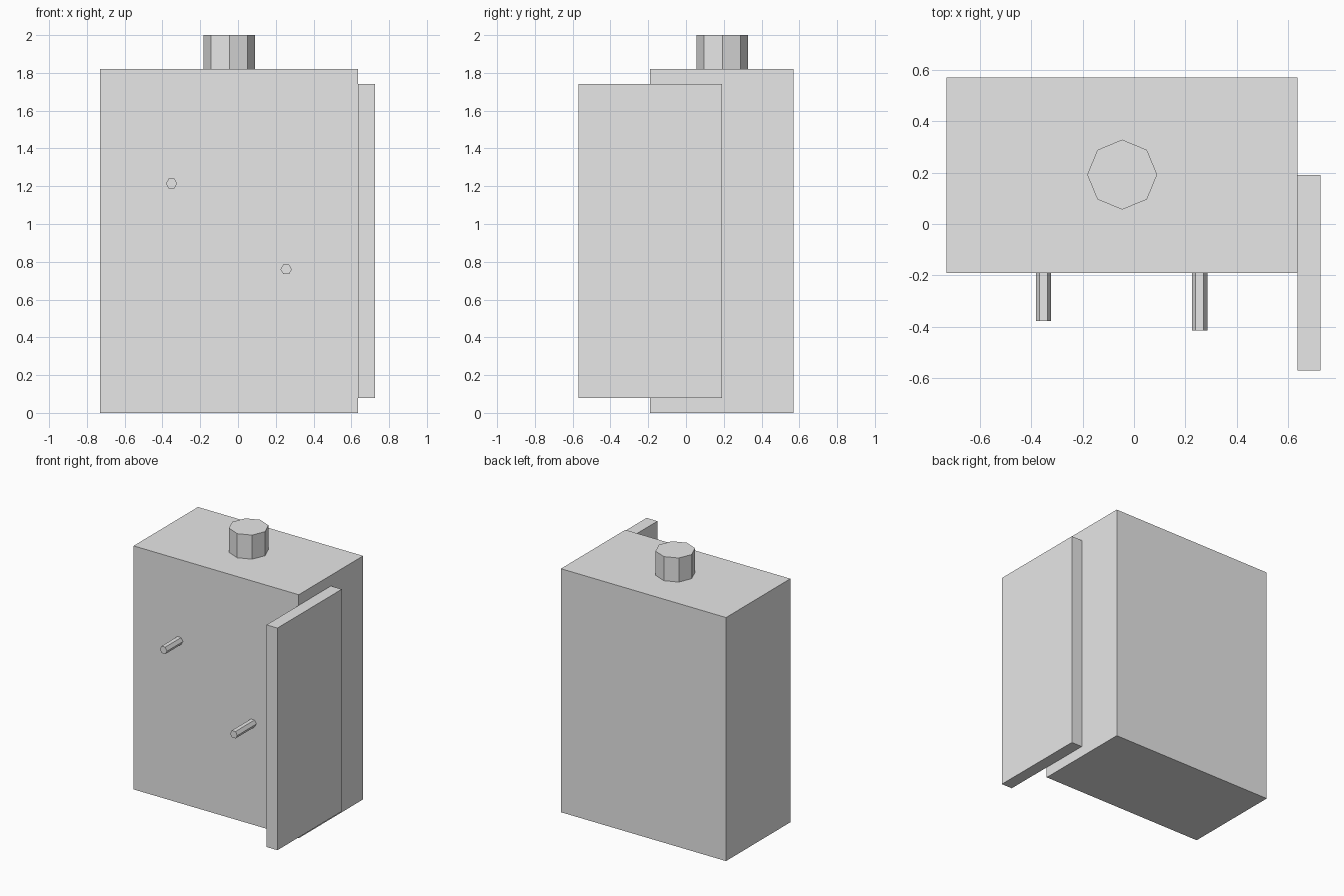
import bpy
import bmesh
from math import cos, sin, tau
from mathutils import Vector

cube = bpy.data.objects.get("Cube")
if cube:
    bpy.data.objects.remove(cube, do_unlink=True)

# Single plain grey
grey = bpy.data.materials.new("plain_grey")
grey.use_nodes = True
colour = (0.8, 0.8, 0.8, 1.0)
grey.diffuse_color = colour
grey.node_tree.nodes["Principled BSDF"].inputs["Base Color"].default_value = colour


def finish(name, bm):
    bmesh.ops.recalc_face_normals(bm, faces=bm.faces)
    mesh = bpy.data.meshes.new(name)
    bm.to_mesh(mesh)
    bm.free()
    mesh.materials.append(grey)
    obj = bpy.data.objects.new(name, mesh)
    bpy.context.collection.objects.link(obj)
    return obj


def box(name, low, high):
    low, high = Vector(low), Vector(high)
    bm = bmesh.new()
    bmesh.ops.create_cube(bm, size=1)
    bmesh.ops.scale(bm, vec=high - low, verts=bm.verts)
    bmesh.ops.translate(bm, vec=(low + high) / 2, verts=bm.verts)
    return finish(name, bm)


def prism(name, start, side, up, sides, radius, extrusion):
    """Regular polygon with its first corner along side, extruded."""
    start, side, up = Vector(start), Vector(side), Vector(up)
    bm = bmesh.new()
    ring = []
    for i in range(sides):
        angle = tau * i / sides
        ring.append(bm.verts.new(start + radius * (side * cos(angle) + up * sin(angle))))
    face = bm.faces.new(ring)
    result = bmesh.ops.extrude_face_region(bm, geom=[face], use_keep_orig=True)
    moved = [v for v in result["geom"] if isinstance(v, bmesh.types.BMVert)]
    bmesh.ops.translate(bm, vec=extrusion, verts=moved)
    return finish(name, bm)


# Main case and the open door plate on its left side
box("case", (-0.73, -0.19, 0), (0.635, 0.57, 1.82))
box("side_door", (0.635, -0.57, 0.08), (0.725, 0.19, 1.74))

# Eight-sided cap on top
prism("top_cap", (-0.046, 0.192, 1.82), (1, 0, 0), (0, 1, 0), 8, 0.136, (0, 0, 0.18))

# Six-sided pegs sticking out of the front
for name, x, z, length in (("upper_peg", -0.352, 1.214, 0.188),
                           ("lower_peg", 0.255, 0.76, 0.225)):
    prism(name, (x, -0.19, z), (1, 0, 0), (0, 0, 1), 6, 0.03, (0, -length, 0))
